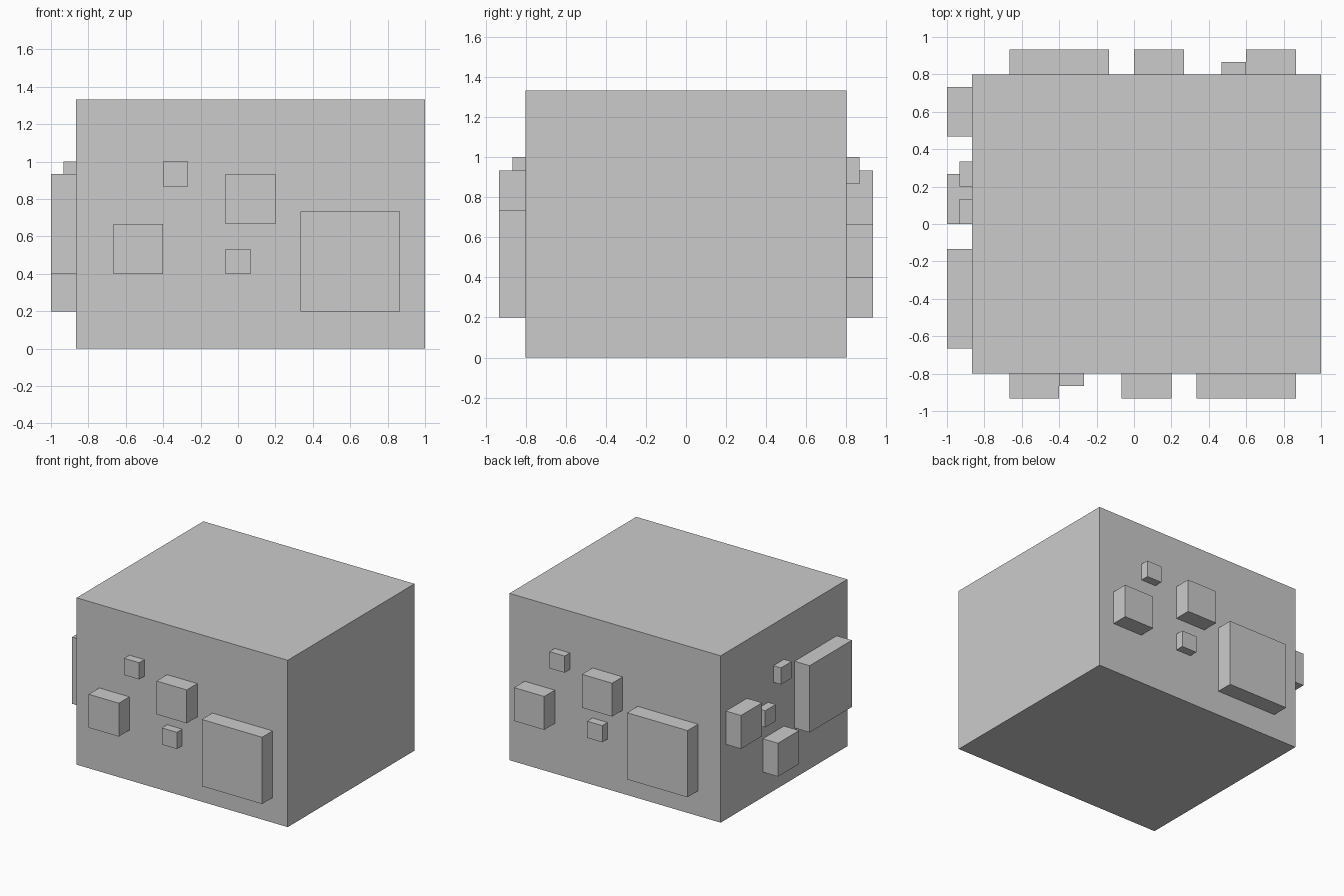
import bpy

if "Cube" in bpy.data.objects:
    bpy.data.objects.remove(bpy.data.objects["Cube"])

U = 1 / 15  # the model sits on a grid of 1/15 unit


def box(name, lo, hi):
    """Axis-aligned box between two corners given in grid units."""
    bpy.ops.mesh.primitive_cube_add(size=1)
    ob = bpy.context.object
    ob.name = name
    ob.location = [(a + b) / 2 * U for a, b in zip(lo, hi)]
    ob.scale = [(b - a) * U for a, b in zip(lo, hi)]
    bpy.ops.object.transform_apply(location=True, rotation=False, scale=True)
    return ob


# Main block
box("main_block", (-13, -12, 0), (15, 12, 20))

# Raised blocks: start along the wall, bottom height, size, depth
front_blocks = [
    (-10, 6, 4, 2),
    (-6, 13, 2, 1),
    (-1, 10, 4, 2),
    (-1, 6, 2, 1),
    (5, 3, 8, 2),
]
left_blocks = [
    (-10, 6, 8, 2),
    (0, 3, 4, 2),
    (7, 9, 4, 2),
    (0, 13, 2, 1),
    (3, 9, 2, 1),
]

# Front wall, and the same layout turned half round onto the back wall
for i, (x, z, s, d) in enumerate(front_blocks, 1):
    box(f"front_block_{i}", (x, -12 - d, z), (x + s, -12, z + s))
    box(f"back_block_{i}", (3 - x - s, 12, z), (3 - x, 12 + d, z + s))

# Left wall
for i, (y, z, s, d) in enumerate(left_blocks, 1):
    box(f"left_block_{i}", (-13 - d, y, z), (-13, y + s, z + s))
